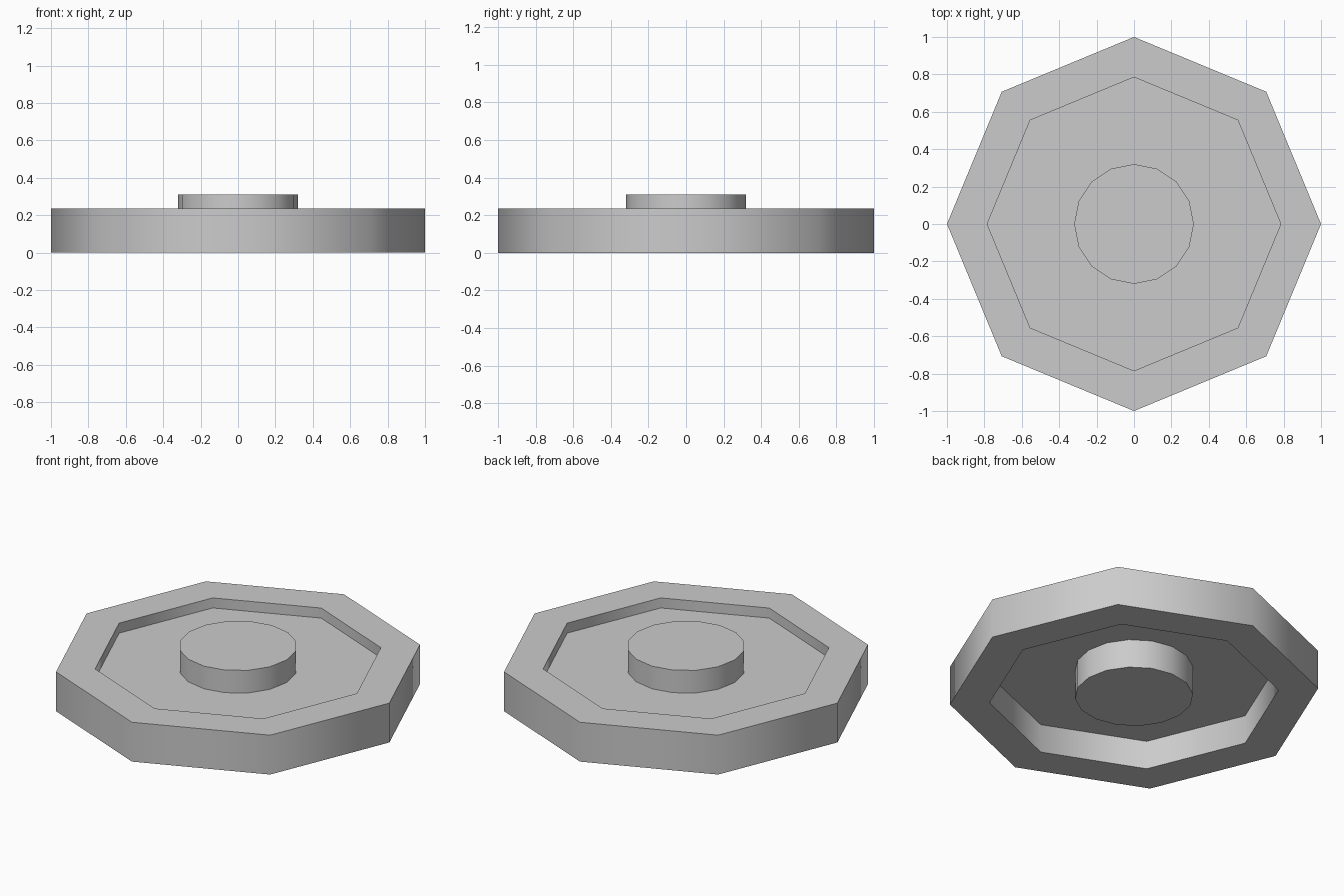
import bpy, bmesh
from math import cos, sin, pi, radians

if "Cube" in bpy.data.objects:
    bpy.data.objects.remove(bpy.data.objects["Cube"])

RIM_OUT, RIM_IN, RIM_H = 1.0, 0.785, 0.235
HUB_R, HUB_H = 0.32, 0.31
WEB_Z = 0.173


def circle(bm, sides, r, z):
    return [bm.verts.new((r * cos(2 * pi * i / sides), r * sin(2 * pi * i / sides), z))
            for i in range(sides)]


def bridge(bm, a, b):
    n = len(a)
    for i in range(n):
        j = (i + 1) % n
        bm.faces.new((a[i], a[j], b[j], b[i]))


def finish(bm, name):
    bmesh.ops.recalc_face_normals(bm, faces=bm.faces[:])
    mesh = bpy.data.meshes.new(name)
    bm.to_mesh(mesh)
    bm.free()
    obj = bpy.data.objects.new(name, mesh)
    bpy.context.collection.objects.link(obj)
    bpy.ops.object.select_all(action='DESELECT')
    obj.select_set(True)
    bpy.context.view_layer.objects.active = obj
    bpy.ops.object.shade_smooth_by_angle(angle=radians(50))
    return obj


# Octagonal outer rim, a closed ring with rectangular section
bm = bmesh.new()
section = [(RIM_OUT, 0), (RIM_OUT, RIM_H), (RIM_IN, RIM_H), (RIM_IN, 0)]
loops = [circle(bm, 8, r, z) for r, z in section]
for k in range(4):
    bridge(bm, loops[k], loops[(k + 1) % 4])
finish(bm, "rim")

# Sixteen-sided centre hub, passing through the web
bm = bmesh.new()
low, high = circle(bm, 16, HUB_R, 0), circle(bm, 16, HUB_R, HUB_H)
bridge(bm, low, high)
bm.faces.new(low[::-1])
bm.faces.new(high)
finish(bm, "hub")

# Thin web plate between hub and rim
bm = bmesh.new()
low, high = circle(bm, 8, RIM_IN, WEB_Z - 0.002), circle(bm, 8, RIM_IN, WEB_Z + 0.002)
bridge(bm, low, high)
bm.faces.new(low[::-1])
bm.faces.new(high)
finish(bm, "web")
